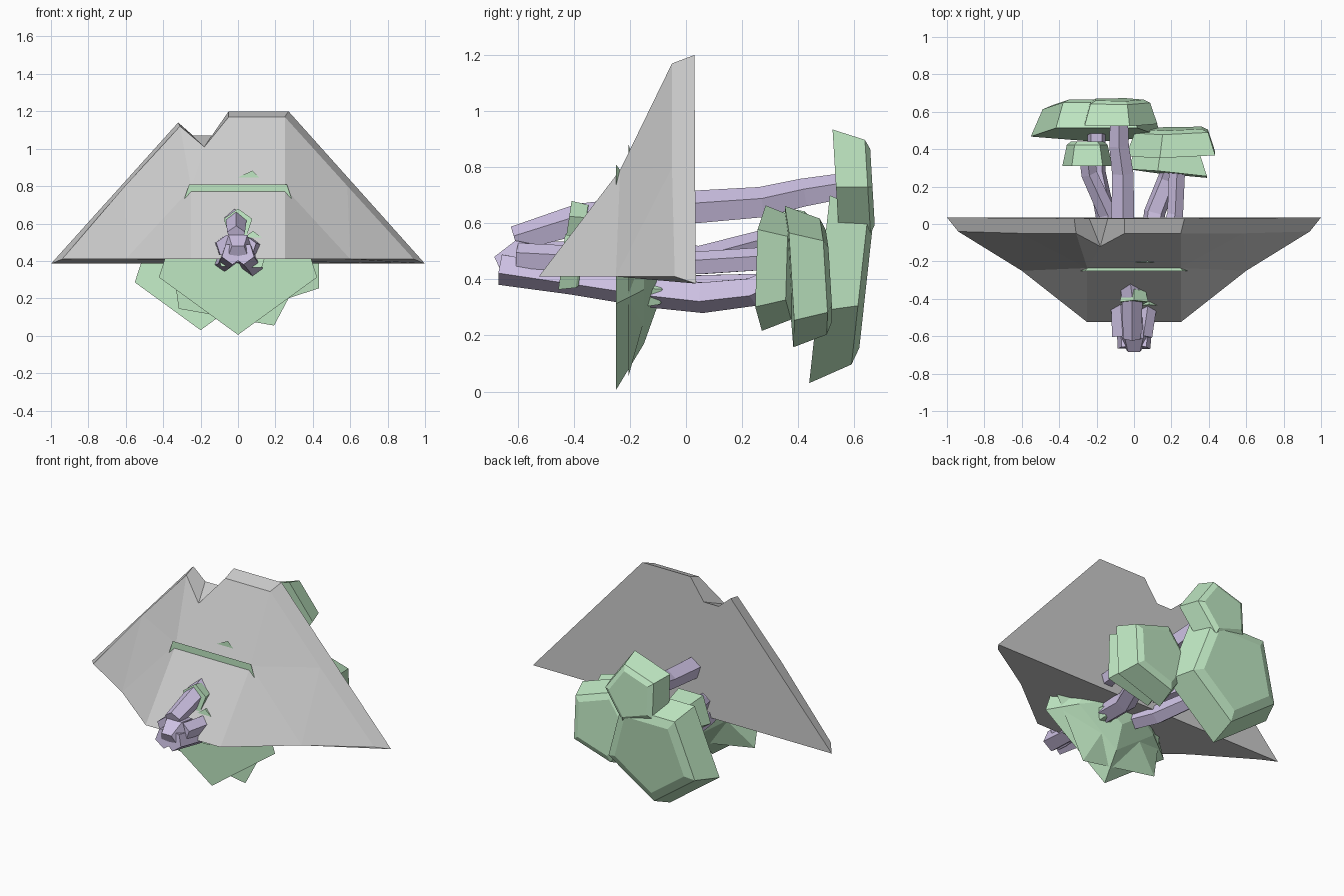
import bpy, bmesh
from math import cos, sin, radians, tau
from mathutils import Vector

if "Cube" in bpy.data.objects:
    bpy.data.objects.remove(bpy.data.objects["Cube"])


def mat(name, col):
    m = bpy.data.materials.new(name)
    m.diffuse_color = (*col, 1)
    m.use_nodes = True
    m.node_tree.nodes["Principled BSDF"].inputs["Base Color"].default_value = m.diffuse_color
    return m


GREEN = mat("leaf_green", (0.52, 0.8, 0.54))
PURPLE = mat("bark_purple", (0.62, 0.54, 0.78))


def make(name, verts, faces, material=None):
    me = bpy.data.meshes.new(name)
    me.from_pydata(verts, [], faces)
    bm = bmesh.new()
    bm.from_mesh(me)
    bmesh.ops.recalc_face_normals(bm, faces=bm.faces[:])
    bm.to_mesh(me)
    bm.free()
    if material:
        me.materials.append(material)
    ob = bpy.data.objects.new(name, me)
    bpy.context.collection.objects.link(ob)
    return ob


def loft(name, rings, material):
    n = len(rings[0])
    verts = [p for r in rings for p in r]
    faces = [list(range(n)), list(range(len(verts) - n, len(verts)))]
    for k in range(len(rings) - 1):
        for i in range(n):
            j = (i + 1) % n
            faces.append([k * n + i, k * n + j, (k + 1) * n + j, (k + 1) * n + i])
    return make(name, verts, faces, material)


# five-sided tapered cap facing along y; sx, sz tilt it
def cap(name, c, rot, steps, sx=0, sz=0):
    rings = []
    for dy, r in steps:
        ring = []
        for i in range(5):
            a = radians(rot) + tau * i / 5
            dx, dz = r * cos(a), r * sin(a)
            ring.append((c[0] + dx, c[1] + dy + sx * dx + sz * dz, c[2] + dz))
        rings.append(ring)
    return loft(name, rings, GREEN)


def canopy(name, c, r, rot, d, sx=0, sz=0):
    return cap(name, c, rot, [(0, r), (d * 0.87, r * 0.82), (d, r * 0.66)], sx, sz)


# five-sided trunk through points (x, y, z, radius)
def trunk(name, pts, rot=90):
    rings = []
    for k, (x, y, z, r) in enumerate(pts):
        a, b = pts[max(k - 1, 0)], pts[min(k + 1, len(pts) - 1)]
        q = Vector((0, 1, 0)).rotation_difference(Vector(b[:3]) - Vector(a[:3]))
        rings.append([Vector((x, y, z)) + q @ Vector((
            r * cos(radians(rot) + tau * i / 5), 0, r * sin(radians(rot) + tau * i / 5)))
            for i in range(5)])
    return loft(name, rings, PURPLE)


# cliff: flat back, sloped front, notch in the ridge
cliff_verts = [
    (-1, .035, .385), (-.32, .03, 1.14), (-.24, .03, 1.07), (-.14, .03, 1.07),
    (-.05, .03, 1.2), (.27, .03, 1.2), (1, .035, .385),
    (-.94, -.04, .41), (-.6, -.25, .41), (-.25, -.525, .41),
    (.25, -.525, .41), (.6, -.25, .41), (.94, -.04, .41),
    (.25, -.235, .79), (-.25, -.235, .79), (.25, -.05, 1.17), (-.05, -.05, 1.17),
    (-.18, -.12, 1.01), (-.31, -.05, 1.12), (.585, -.05, .8), (-.605, -.05, .8)]
cliff_faces = [
    range(7), (0, 1, 18, 20, 7), (1, 2, 17, 18), (2, 3, 17), (3, 4, 16, 17),
    (4, 5, 15, 16), (5, 6, 12, 19, 15),
    (9, 10, 13, 14), (14, 13, 15, 16, 17), (14, 17, 18), (10, 11, 13),
    (11, 19, 13), (11, 12, 19), (13, 19, 15), (9, 14, 8), (8, 14, 20),
    (8, 20, 7), (14, 18, 20), (0, 7, 8, 9, 10, 11, 12, 6)]
make("cliff", cliff_verts, [list(f) for f in cliff_faces])

# leafy mound pushed through the cliff
cap("mound_front", (0, -.25, .45), -90, [(0, .445), (.1, .28), (.15, .14)])
cap("mound_rear", (0, -.205, .45), 80, [(0, .44), (.05, .24), (.08, .12)])

# trunks lying along y, meeting at the roots in front
trunk("trunk_upper", [(-.01, -.61, .54, .05), (-.01, -.38, .61, .06), (-.06, 0, .65, .065),
                      (-.06, .27, .67, .06), (-.08, .42, .705, .055), (-.08, .57, .73, .05)])
trunk("trunk_lower_right", [(.03, -.66, .44, .06), (.06, -.4, .40, .055), (.09, -.13, .36, .06),
                            (.11, .06, .34, .06), (.18, .24, .36, .055), (.2, .32, .4, .05)], -90)
trunk("trunk_right", [(.05, -.6, .48, .05), (.08, -.4, .47, .05), (.22, .05, .455, .045),
                      (.23, .28, .47, .045), (.24, .42, .45, .04)])
trunk("trunk_lower_left", [(-.03, -.66, .44, .06), (-.06, -.3, .4, .05), (-.15, .03, .37, .055),
                           (-.2, .28, .38, .05), (-.2, .52, .4, .05)], -90)
trunk("trunk_left", [(-.06, -.6, .48, .06), (-.08, -.3, .48, .05), (-.14, .05, .47, .05),
                     (-.24, .27, .53, .045), (-.25, .36, .56, .045)])
trunk("root_knot", [(0, -.665, .44, .055), (0, -.6, .47, .085), (0, -.5, .46, .07)], -90)

# canopies on the trunk ends
canopy("canopy_upper", (-.09, .535, .73), .215, 72, .13, 0, -.06)
canopy("canopy_large_left", (-.2, .48, .4), .37, -90, .165, 0, .11)
canopy("canopy_left", (-.25, .31, .55), .14, 54, .13)
canopy("canopy_right_inner", (.2, .27, .44), .235, -36, .12, -.1, .03)
canopy("canopy_right_outer", (.22, .37, .41), .265, -36, .14, .03, -.06)

# small leaf tufts on the trunks
for i, (c, r) in enumerate([((0, -.42, .6), .08), ((.08, -.44, .5), .06), ((.1, -.15, .35), .06),
                            ((.1, -.45, .40), .045), ((-.06, -.43, .41), .05)]):
    canopy(f"tuft_{i + 1}", c, r, 90, .07, 0, .15)
